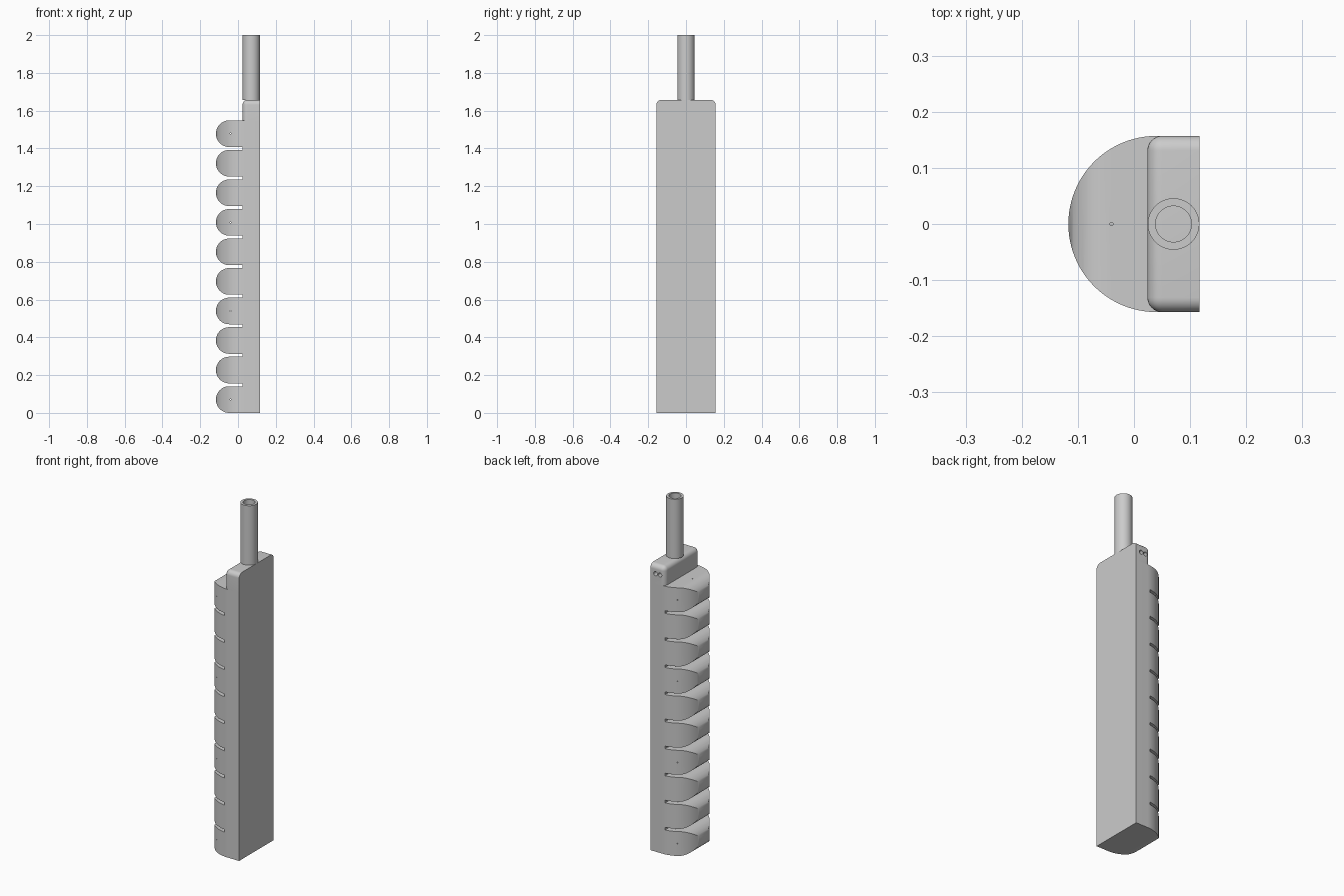
import bpy, bmesh
from math import sin, cos, pi
from mathutils import Matrix, Vector

if "Cube" in bpy.data.objects:
    bpy.data.objects.remove(bpy.data.objects["Cube"], do_unlink=True)

HALF = 0.157               # half depth along y
BACK, SPINE = 0.117, 0.024  # flat back plane and slot floor
LOBES, PITCH, LOBE_H = 10, 0.1564, 0.141
R = LOBE_H / 2
BODY_TOP = (LOBES - 1) * PITCH + LOBE_H
BLOCK_TOP = 1.657
TUBE_X = 0.0705

grey = bpy.data.materials.new("silicone grey")
grey.use_nodes = True
colour = (0.6, 0.6, 0.6, 1)
grey.diffuse_color = colour
grey.node_tree.nodes["Principled BSDF"].inputs["Base Color"].default_value = colour


def make_object(name, bm):
    bmesh.ops.recalc_face_normals(bm, faces=bm.faces)
    mesh = bpy.data.meshes.new(name)
    bm.to_mesh(mesh)
    bm.free()
    mesh.materials.append(grey)
    obj = bpy.data.objects.new(name, mesh)
    bpy.context.collection.objects.link(obj)
    return obj


def extrude(name, points, offset):
    bm = bmesh.new()
    face = bm.faces.new([bm.verts.new(p) for p in points])
    new = bmesh.ops.extrude_face_region(bm, geom=[face])["geom"]
    bmesh.ops.translate(bm, vec=Vector(offset),
                        verts=[v for v in new if isinstance(v, bmesh.types.BMVert)])
    return make_object(name, bm)


def add_rod(bm, centre, radius, length, axis, sides=16):
    turn = Matrix.Rotation(pi / 2, 4, "X") if axis == "Y" else Matrix()
    bmesh.ops.create_cone(bm, cap_ends=True, segments=sides, radius1=radius,
                          radius2=radius, depth=length,
                          matrix=Matrix.Translation(centre) @ turn)


def combine(target, other, operation):
    mod = target.modifiers.new("combine", "BOOLEAN")
    mod.operation, mod.solver, mod.object = operation, "EXACT", other
    bpy.context.view_layer.objects.active = target
    bpy.ops.object.modifier_apply(modifier=mod.name)
    bpy.data.objects.remove(other, do_unlink=True)


def smooth(obj):
    bpy.ops.object.select_all(action="DESELECT")
    obj.select_set(True)
    bpy.context.view_layer.objects.active = obj
    bpy.ops.object.shade_smooth_by_angle(angle=pi / 6)


# Lobed body: comb profile across the depth, trimmed to a D-shaped plan
profile = [(BACK, -0.2, BODY_TOP), (BACK, -0.2, 0)]
for i in range(LOBES):
    z = i * PITCH
    if i:
        profile.append((SPINE, -0.2, z))
    for k in range(25):
        a = pi * k / 24
        profile.append((-BACK + R - R * sin(a), -0.2, z + R - R * cos(a)))
    if i < LOBES - 1:
        profile.append((SPINE, -0.2, z + LOBE_H))
body = extrude("lobed_body", profile, (0, 0.4, 0))

plan = [(0.2, -HALF, -0.1), (0.2, HALF, -0.1)]
for k in range(49):
    a = pi * k / 48
    plan.append((-BACK + HALF - HALF * sin(a), HALF * cos(a), -0.1))
combine(body, extrude("plan_trim", plan, (0, 0, 2)), "INTERSECT")

# Top block: rounded everywhere but along the flat back and the base
bm = bmesh.new()
bmesh.ops.create_cube(bm, size=1)
for v in bm.verts:
    v.co = (BACK if v.co.x > 0 else SPINE, HALF * 2 * v.co.y,
            BLOCK_TOP if v.co.z > 0 else BODY_TOP)
edges = []
for e in bm.edges:
    mid = (e.verts[0].co + e.verts[1].co) / 2
    if mid.x < BACK - 0.01 and mid.z > BODY_TOP + 0.01:
        edges.append(e)
bmesh.ops.bevel(bm, geom=edges, offset=0.026, segments=8, profile=0.5,
                affect="EDGES", clamp_overlap=True)
block = make_object("top_block", bm)

# Pair of cable holes in the block's rear end
bm = bmesh.new()
for side in (-1, 1):
    add_rod(bm, (TUBE_X + side * 0.014, HALF, 1.605), 0.012, 0.08, "Y", 24)
combine(block, make_object("cable_holes", bm), "DIFFERENCE")

# Pin holes through every third lobe and in the top
bm = bmesh.new()
for i in range(0, LOBES, 3):
    add_rod(bm, (-0.04, 0, i * PITCH + R), 0.003, 0.5, "Y", 12)
add_rod(bm, (-0.04, 0, BODY_TOP), 0.003, 0.06, "Z", 12)
combine(body, make_object("pin_holes", bm), "DIFFERENCE")

# Supply tube: a ring swept upward
bm = bmesh.new()
ring = [(0.046, BLOCK_TOP), (0.046, 2), (0.032, 2), (0.032, BLOCK_TOP)]
verts = [bm.verts.new((TUBE_X + r, 0, z)) for r, z in ring]
outline = [bm.edges.new((verts[i], verts[(i + 1) % 4])) for i in range(4)]
bmesh.ops.spin(bm, geom=verts + outline, cent=(TUBE_X, 0, 0), axis=(0, 0, 1),
               angle=2 * pi, steps=48, use_merge=True)
bmesh.ops.remove_doubles(bm, verts=bm.verts, dist=0.0001)
tube = make_object("supply_tube", bm)

for obj in (body, block, tube):
    smooth(obj)
